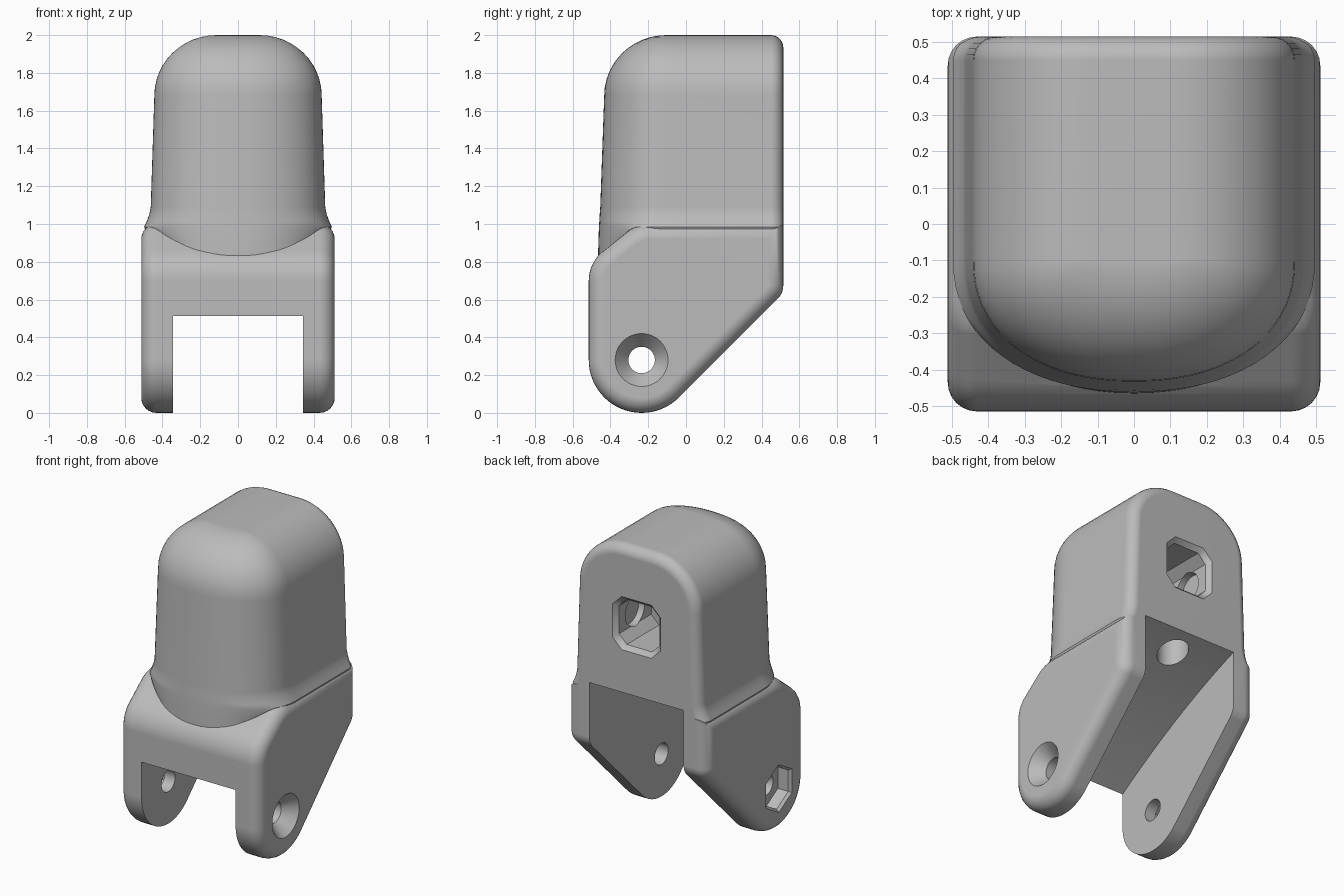
import bpy, bmesh, math
from mathutils import Matrix, Vector

cube = bpy.data.objects.get("Cube")
if cube:
    bpy.data.objects.remove(cube, do_unlink=True)

grey = bpy.data.materials.new("plain grey")
grey.use_nodes = True
grey.diffuse_color = (0.5, 0.5, 0.5, 1)
grey.node_tree.nodes["Principled BSDF"].inputs["Base Color"].default_value = (0.5, 0.5, 0.5, 1)


def make(name, bm):
    bmesh.ops.recalc_face_normals(bm, faces=bm.faces[:])
    mesh = bpy.data.meshes.new(name)
    bm.to_mesh(mesh)
    bm.free()
    mesh.materials.append(grey)
    ob = bpy.data.objects.new(name, mesh)
    bpy.context.collection.objects.link(ob)
    return ob


def loft(rings, closed=True):
    """Skin a list of equal-length rings and cap both ends."""
    bm = bmesh.new()
    rows = [[bm.verts.new(p) for p in ring] for ring in rings]
    n = len(rows[0])
    for a, b in zip(rows, rows[1:]):
        for i in range(n):
            bm.faces.new((a[i], a[(i + 1) % n], b[(i + 1) % n], b[i]))
    bm.faces.new(rows[0][::-1])
    bm.faces.new(rows[-1])
    return bm


def prism(pts, x0, x1):
    return loft([[(x, y, z) for y, z in pts] for x in (x0, x1)])


def arc(cy, cz, r, a0, a1, n=10):
    angles = [math.radians(a0 + (a1 - a0) * i / n) for i in range(n + 1)]
    return [(cy + r * math.cos(a), cz + r * math.sin(a)) for a in angles]


def combine(target, tool, operation):
    mod = target.modifiers.new(operation, 'BOOLEAN')
    mod.operation, mod.solver, mod.object = operation, 'EXACT', tool
    bpy.context.view_layer.objects.active = target
    bpy.ops.object.modifier_apply(modifier=mod.name)
    bpy.data.objects.remove(tool, do_unlink=True)


BACK = 0.515
PIVOT_Y, PIVOT_Z = -0.235, 0.28

# Base: rounded side profile, extruded across and softened along both sides
profile = (arc(PIVOT_Y, PIVOT_Z, 0.28, 180, 315, 24) + arc(0.415, 0.675, 0.1, -45, 0, 6)
           + [(BACK, 1.0)] + arc(-0.19, 0.8, 0.2, 90, 125, 6) + arc(-0.315, 0.7, 0.2, 125, 180, 8))
bm = prism(profile, -0.512, 0.512)
bm.normal_update()
rim = [e for e in bm.edges if abs(e.verts[0].co.x - e.verts[1].co.x) < 0.001]
bmesh.ops.bevel(bm, geom=rim, offset=0.08, segments=6, profile=0.5, affect='EDGES')
body = make("hinge_housing", bm)

# Tower: D-shaped plan, slightly tapered, flared at the shoulder and domed on top
CENTRE = -0.1


def plan(w, front, z, n=36):
    depth = max(CENTRE - front, 0.004)
    pts = [(w, BACK, z)]
    for i in range(n + 1):
        a = math.pi * i / n
        c, s = math.cos(a), math.sin(a)
        pts.append((math.copysign(abs(c) ** (2 / 2.2), c) * w,
                    CENTRE - abs(s) ** (2 / 2.2) * depth, z))
    return pts + [(-w, BACK, z)]


rings = [plan(0.455, -0.468, 0.7), plan(0.46, -0.464, 0.9), plan(0.497, -0.461, 0.985),
         plan(0.483, -0.459, 1.015), plan(0.47, -0.457, 1.05), plan(0.462, -0.454, 1.09)]
for i in range(13):
    a = math.radians(90 * i / 12)
    d = 0.33 * (1 - math.cos(a))
    rings.append(plan(0.443 - d, -0.433 + d, 1.68 + 0.32 * math.sin(a)))
bm = loft(rings)
bm.normal_update()
# Soften the outline of the flat back, except its hidden lower edge
rim = []
for e in bm.edges:
    a, b = (v.co for v in e.verts)
    on_back = min(a.y, b.y) > BACK - 0.001
    hidden = max(a.z, b.z) < 0.75
    inner = abs(a.z - b.z) < 0.001 and a.z < 1.99
    if on_back and not hidden and not inner:
        rim.append(e)
# Merge the strip of coplanar back faces first
back_faces = [f for f in bm.faces if all(v.co.y > BACK - 0.001 for v in f.verts)]
across = [e for e in bm.edges if len(e.link_faces) == 2 and all(f in back_faces for f in e.link_faces)]
bmesh.ops.dissolve_edges(bm, edges=across, use_verts=False)
rim = [e for e in rim if e.is_valid]
bmesh.ops.bevel(bm, geom=rim, offset=0.065, segments=6, profile=0.5, affect='EDGES')
combine(body, make("tower", bm), 'UNION')

# Slot between the arms with an arched, rising ceiling
ceiling = []
for i in range(17):
    t = i / 16
    ceiling.append((0.6 - 1.2 * t, 1.065 - 0.4 * t - 0.21 * t * t))
slot = [(-0.6, -0.2), (0.6, -0.2)] + ceiling
combine(body, make("slot_cutter", prism(slot, -0.343, 0.343)), 'DIFFERENCE')

# Pivot hole, countersunk on one side with a hexagonal recess on the other
circle = lambda r: arc(PIVOT_Y, PIVOT_Z, r, 0, 352.5, 47)
combine(body, make("pivot_cutter", prism(circle(0.07), -0.7, 0.7)), 'DIFFERENCE')
sink = loft([[(x, y, z) for y, z in circle(r)] for x, r in ((0.43, 0.07), (0.512, 0.14), (0.6, 0.141))])
combine(body, make("countersink_cutter", sink), 'DIFFERENCE')
hexagon = lambda r: arc(PIVOT_Y, PIVOT_Z, r, 30, 330, 5)
nut = loft([[(x, y, z) for y, z in hexagon(r)]
            for x, r in ((-0.42, 0.14), (-0.495, 0.14), (-0.515, 0.16), (-0.6, 0.161))])
combine(body, make("nut_recess_cutter", nut), 'DIFFERENCE')

# Back socket: chamfered square opening with a bevelled lip
SOCKET_Z = 1.49


def octagon(y, h):
    c = h * 0.62
    pts = [(h, c), (c, h), (-c, h), (-h, c), (-h, -c), (-c, -h), (c, -h), (h, -c)]
    return [(x, y, SOCKET_Z + z) for x, z in pts]


socket = loft([octagon(0.15, 0.148), octagon(0.485, 0.148), octagon(BACK, 0.175), octagon(0.6, 0.176)])
combine(body, make("socket_cutter", socket), 'DIFFERENCE')

# Round recesses in the socket walls, and the round hole in the slot ceiling
side_recess = prism(arc(0.32, SOCKET_Z, 0.1, 0, 350, 35), -0.19, 0.19)
combine(body, make("side_recess_cutter", side_recess), 'DIFFERENCE')
bm = bmesh.new()
bmesh.ops.create_cone(bm, cap_ends=True, segments=36, radius1=0.095, radius2=0.095, depth=0.4,
                      matrix=Matrix.Translation(Vector((0, 0.36, 1.05))))
combine(body, make("ceiling_hole_cutter", bm), 'DIFFERENCE')

# Smooth shading with crisp cut edges
bpy.ops.object.select_all(action='DESELECT')
body.select_set(True)
bpy.context.view_layer.objects.active = body
bpy.ops.object.shade_smooth_by_angle(angle=math.radians(35))
weighted = body.modifiers.new("even shading", 'WEIGHTED_NORMAL')
weighted.keep_sharp = True
